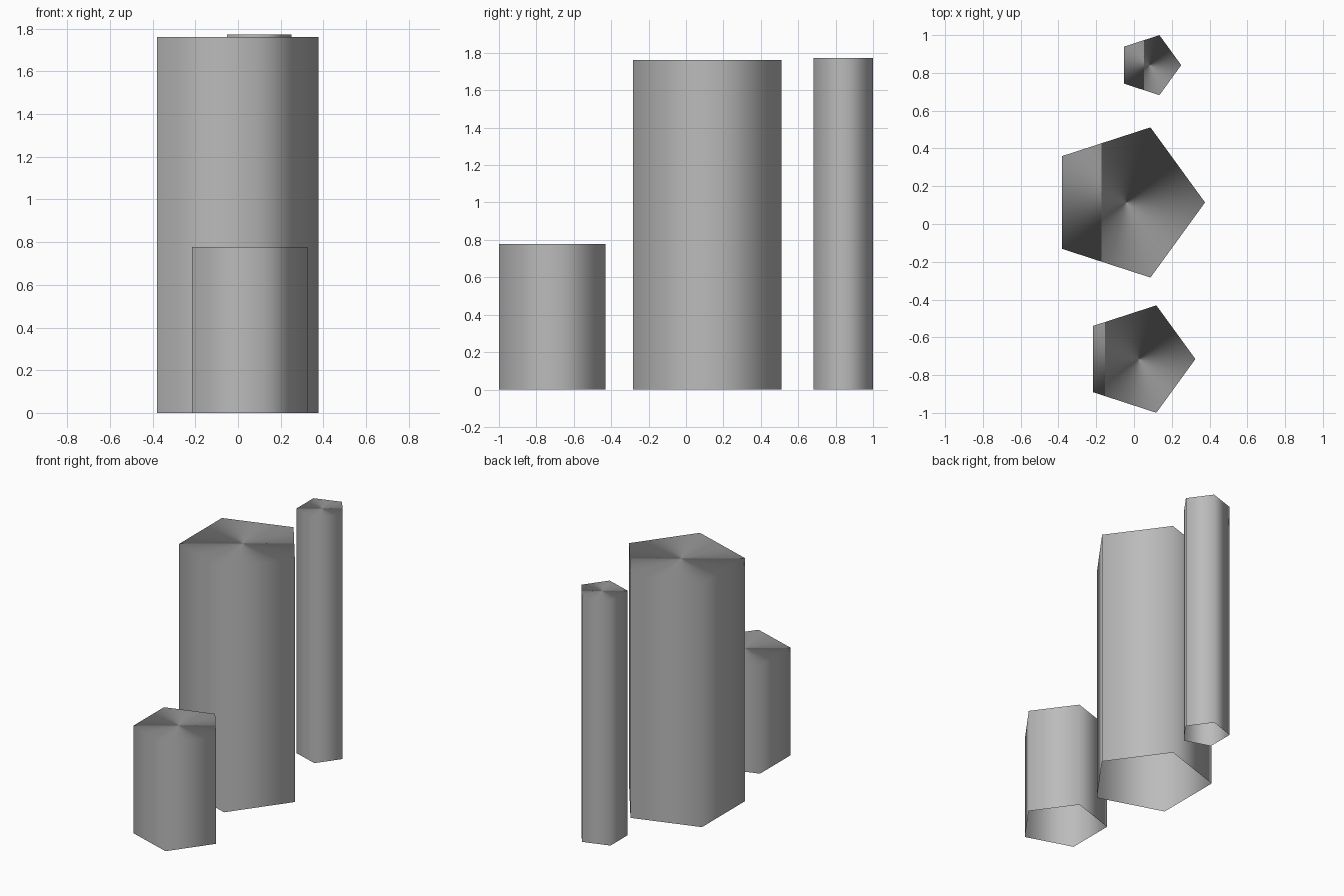
import bpy, bmesh
from math import cos, sin, tau
from mathutils import Vector

if "Cube" in bpy.data.objects:
    bpy.data.objects.remove(bpy.data.objects["Cube"])

stone = bpy.data.materials.new("dark_grey")
stone.diffuse_color = (0.5, 0.5, 0.5, 1)
stone.use_nodes = True
stone.node_tree.nodes["Principled BSDF"].inputs["Base Color"].default_value = stone.diffuse_color


def column(name, x, y, radius, height):
    """Five-sided column, open underneath, one corner pointing to +x."""
    bm = bmesh.new()
    rings = [[bm.verts.new((radius * cos(i * tau / 5), radius * sin(i * tau / 5), z))
              for i in range(5)] for z in (0, height)]
    low, high = rings
    # Sides
    for i in range(5):
        j = (i + 1) % 5
        bm.faces.new((low[i], low[j], high[j], high[i]))
    # Top
    cap = bm.faces.new(high)
    for face in bm.faces:
        face.smooth = True
    for edge in cap.edges:
        edge.smooth = False
    mesh = bpy.data.meshes.new(name)
    bm.to_mesh(mesh)
    bm.free()
    # Rounded shading: all normals point straight out from the axis
    outward = []
    for loop in mesh.loops:
        co = mesh.vertices[loop.vertex_index].co
        outward.append(Vector((co.x, co.y, 0)).normalized())
    mesh.normals_split_custom_set(outward)
    mesh.materials.append(stone)
    obj = bpy.data.objects.new(name, mesh)
    obj.location = (x, y, 0)
    bpy.context.collection.objects.link(obj)


# Short front column, wide middle column, slim back column
column("short_column", 0.026, -0.715, 0.299, 0.778)
column("wide_column", -0.042, 0.114, 0.418, 1.762)
column("slim_column", 0.083, 0.841, 0.167, 1.772)
